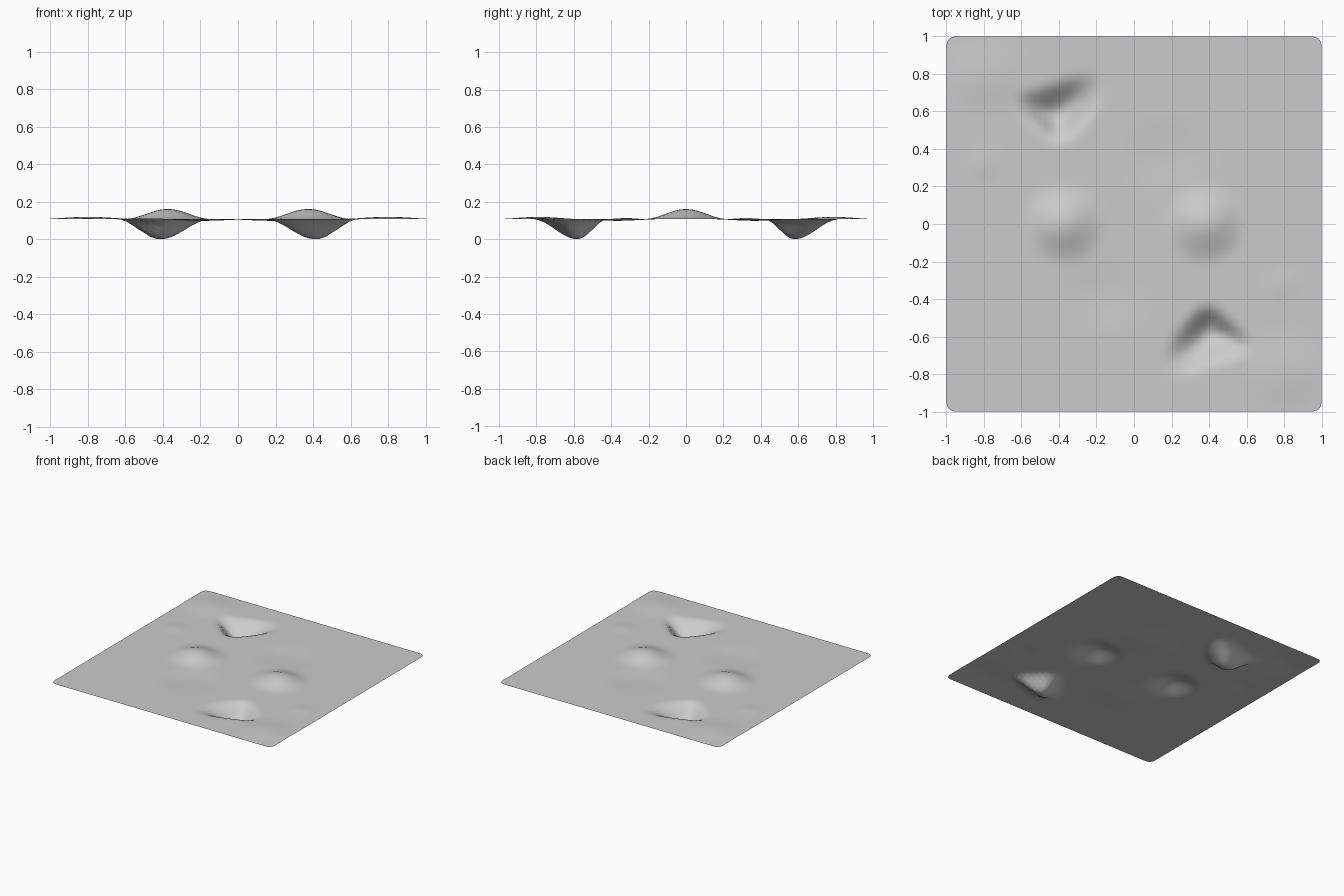
import bpy, bmesh, math

if "Cube" in bpy.data.objects:
    bpy.data.objects.remove(bpy.data.objects["Cube"])

N = 64          # grid cells per side
CORNER = 0.045  # corner radius
BASE = 0.108    # level of the flat ground


def swell(t):
    """Smooth cosine falloff: 1 at t = 0, 0 from t = 1."""
    return 0.5 + 0.5 * math.cos(math.pi * t) if t < 1 else 0.0


def mound(x, y, cx, cy, rx, ry, h):
    return h * swell(math.hypot((x - cx) / rx, (y - cy) / ry))


# Walls of a pit: outward direction and distance from its centre
WALLS = [(-0.33, 0.94, 0.19), (0.67, -0.74, 0.165), (-0.69, -0.72, 0.135), (1.0, 0.1, 0.30)]


def pit(x, y):
    dx, dy = x + 0.415, y - 0.58
    t = sum(max(0, (nx * dx + ny * dy) / k) ** 3 for nx, ny, k in WALLS) ** (1 / 3)
    return -0.108 * swell(t)


def height(x, y):
    z = BASE
    # everything is repeated by a half turn about the centre
    for s in (1, -1):
        u, v = x * s, y * s
        z += pit(u, v)
        z += mound(u, v, -0.375, 0.0, 0.235, 0.225, 0.054)   # round hill
        z += mound(u, v, -0.80, 0.32, 0.11, 0.11, 0.006)     # small rise
        z += mound(u, v, -0.80, 0.79, 0.28, 0.24, 0.012)     # broad rise
        z += mound(u, v, 0.18, 0.37, 0.28, 0.25, -0.009)     # shallow dip
    return z


def round_corner(x, y):
    c = 1 - CORNER
    dx, dy = abs(x) - c, abs(y) - c
    if dx > 0 and dy > 0:
        d = math.hypot(dx, dy)
        if d > CORNER:
            x = math.copysign(c + dx * CORNER / d, x)
            y = math.copysign(c + dy * CORNER / d, y)
    return x, y


# Ground sheet shaped by the height function
bm = bmesh.new()
bmesh.ops.create_grid(bm, x_segments=N, y_segments=N, size=1)
for v in bm.verts:
    x, y = round_corner(v.co.x, v.co.y)
    v.co = (x, y, height(x, y))
low = min(v.co.z for v in bm.verts)
for v in bm.verts:
    v.co.z -= low
for f in bm.faces:
    f.smooth = True

mesh = bpy.data.meshes.new("terrain_sheet")
bm.to_mesh(mesh)
bm.free()
ground = bpy.data.objects.new("terrain_sheet", mesh)
bpy.context.collection.objects.link(ground)

grey = bpy.data.materials.new("light grey")
grey.diffuse_color = (0.6, 0.6, 0.6, 1)
grey.use_nodes = True
grey.node_tree.nodes["Principled BSDF"].inputs["Base Color"].default_value = grey.diffuse_color
mesh.materials.append(grey)
